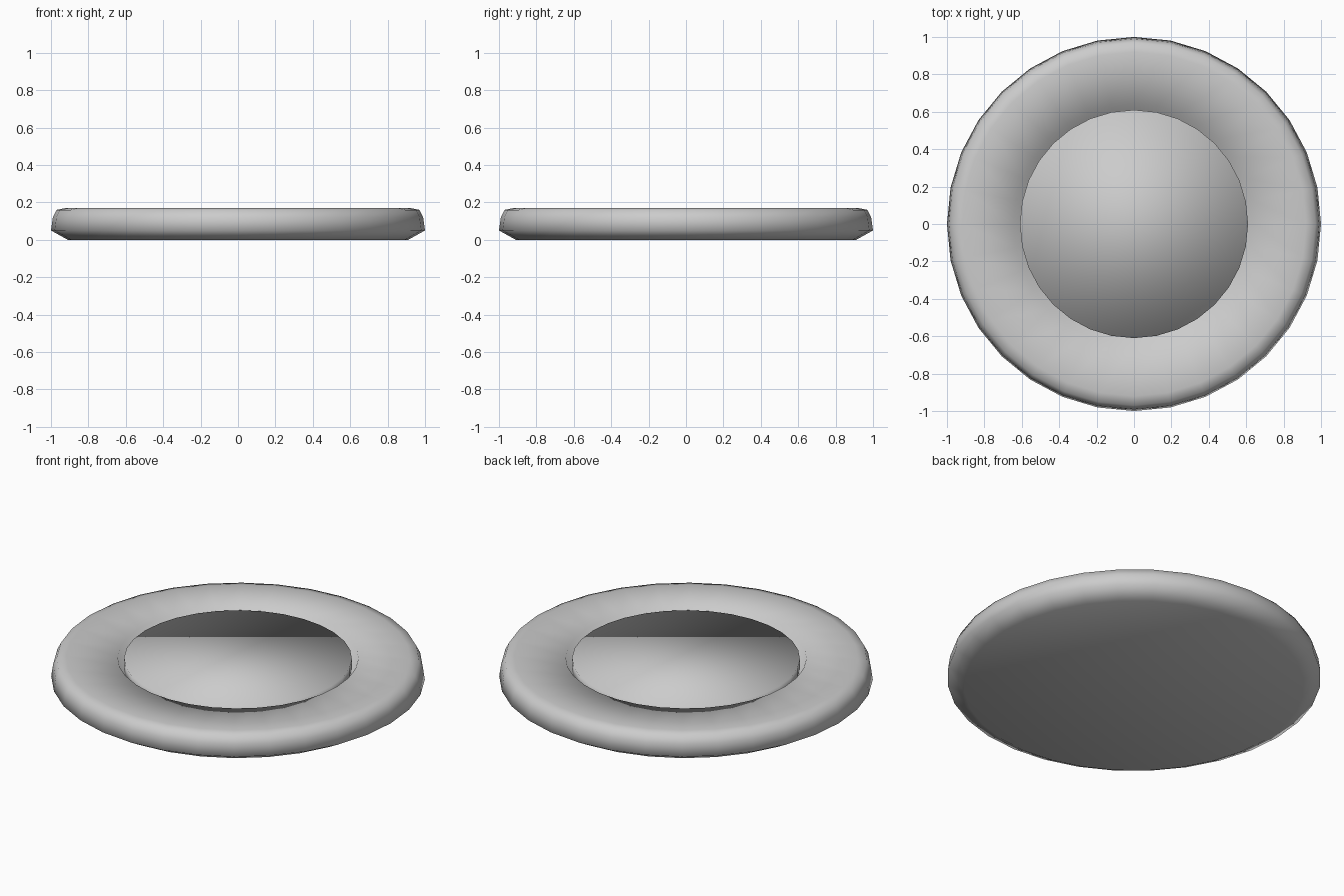
import bpy, bmesh, math

if "Cube" in bpy.data.objects:
    bpy.data.objects.remove(bpy.data.objects["Cube"])

SEG = 32


def lathe(name, profile):
    """Revolve an (r, z) profile about z and cap both open ends."""
    bm = bmesh.new()
    rings = []
    for r, z in profile:
        rings.append([bm.verts.new((r * math.cos(2 * math.pi * i / SEG),
                                    r * math.sin(2 * math.pi * i / SEG), z))
                      for i in range(SEG)])
    for a, b in zip(rings, rings[1:]):
        for i in range(SEG):
            j = (i + 1) % SEG
            bm.faces.new((a[i], a[j], b[j], b[i]))
    bm.faces.new(rings[0][::-1])
    bm.faces.new(rings[-1])
    for f in bm.faces:
        f.smooth = True
    mesh = bpy.data.meshes.new(name)
    bm.to_mesh(mesh)
    bm.free()
    obj = bpy.data.objects.new(name, mesh)
    bpy.context.collection.objects.link(obj)
    return obj


# Dish: flat base, chamfered foot, rounded rim, flat top, recessed well
lathe("dish", [(0.91, 0.0), (1.0, 0.05), (0.99, 0.12), (0.97, 0.16),
               (0.92, 0.17), (0.645, 0.17), (0.61, 0.085)])

# Disc sitting in the well, smooth shaded across its edge
lathe("centre_disc", [(0.61, 0.086), (0.61, 0.165)])
